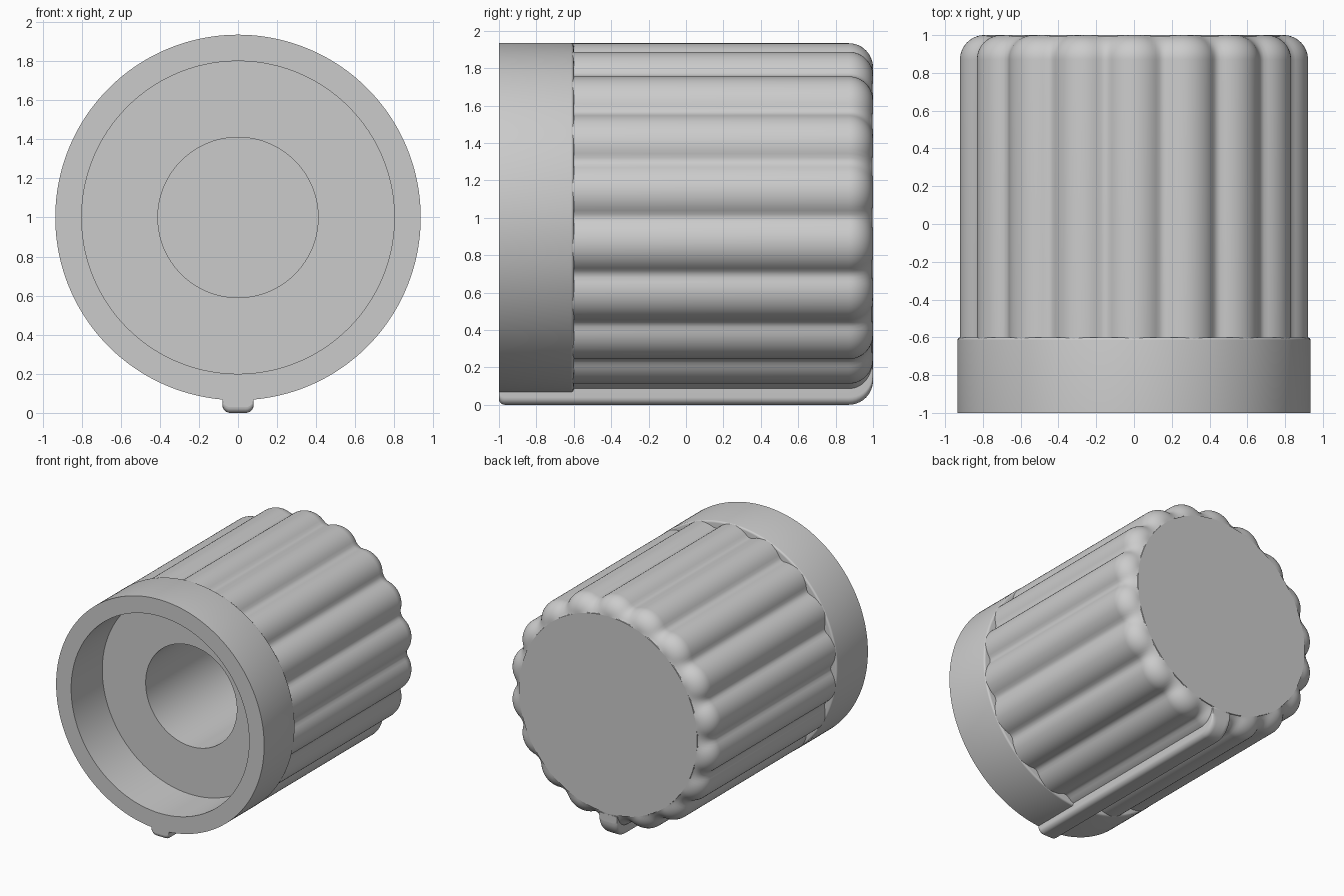
import bpy
import bmesh
from math import sin, cos, pi, sqrt, atan2, radians

cube = bpy.data.objects.get("Cube")
if cube:
    bpy.data.objects.remove(cube, do_unlink=True)

# Main sizes
LOBES, STEPS = 18, 16
SEGMENTS = LOBES * STEPS
LOBE_PITCH, LOBE_R = 0.756, 0.177    # lobe centre distance and radius
GROOVE_R, CORE_R = 0.05, 0.8         # groove fillet and inner core radius
ROUND = 0.13                         # rounding of the back edge
COLLAR_R, COLLAR_Y = 0.935, -0.6
HALF = pi / LOBES

grey = bpy.data.materials.new("plain grey")
grey.use_nodes = True
colour = (0.6, 0.6, 0.6, 1)
grey.diffuse_color = colour
grey.node_tree.nodes["Principled BSDF"].inputs["Base Color"].default_value = colour


def loft(name, sections, cap_start=True, cap_end=True):
    """Skin a list of equal-length closed sections."""
    bm = bmesh.new()
    rings = [[bm.verts.new(p) for p in s] for s in sections]
    for a, b in zip(rings, rings[1:]):
        for i in range(len(a)):
            j = (i + 1) % len(a)
            bm.faces.new((a[i], a[j], b[j], b[i]))
    if cap_start:
        bm.faces.new(rings[0])
    if cap_end:
        bm.faces.new(rings[-1])
    bmesh.ops.recalc_face_normals(bm, faces=bm.faces)
    mesh = bpy.data.meshes.new(name)
    bm.to_mesh(mesh)
    bm.free()
    mesh.materials.append(grey)
    obj = bpy.data.objects.new(name, mesh)
    bpy.context.collection.objects.link(obj)
    bpy.ops.object.select_all(action="DESELECT")
    obj.select_set(True)
    bpy.context.view_layer.objects.active = obj
    bpy.ops.object.shade_smooth_by_angle(angle=radians(35))
    for face in mesh.polygons:
        if len(face.vertices) > 4:
            face.use_smooth = False
    return obj


def ring(y, radius):
    """Section around the y axis; radius is a function of the angle."""
    angles = [2 * pi * i / SEGMENTS for i in range(SEGMENTS)]
    return [(radius(a) * sin(a), y, 1 + radius(a) * cos(a)) for a in angles]


def circle(r, y):
    return ring(y, lambda a: r)


# Groove circle centre, tangent to both neighbouring lobes
GROOVE_PITCH = LOBE_PITCH * cos(HALF) + sqrt(
    (LOBE_R + GROOVE_R) ** 2 - (LOBE_PITCH * sin(HALF)) ** 2)


def fluted(inset):
    """Radius function of the lobed outline, moved inwards by inset."""
    lobe, groove = LOBE_R - inset, GROOVE_R + inset
    t = lobe / (LOBE_R + GROOVE_R)
    side = t * GROOVE_PITCH * sin(HALF)
    out = LOBE_PITCH + t * (GROOVE_PITCH * cos(HALF) - LOBE_PITCH)
    tangent = atan2(side, out)

    def radius(a):
        phi = a % (2 * HALF)
        phi = min(phi, 2 * HALF - phi)
        if phi <= tangent:
            r = LOBE_PITCH * cos(phi) + sqrt(
                max(0, lobe ** 2 - (LOBE_PITCH * sin(phi)) ** 2))
        else:
            psi = HALF - phi
            r = GROOVE_PITCH * cos(psi) - sqrt(
                max(0, groove ** 2 - (GROOVE_PITCH * sin(psi)) ** 2))
        return max(CORE_R, r)
    return radius


def fillet(r, steps):
    """Pairs of (inset, advance) along a quarter round."""
    turns = [pi / 2 * i / steps for i in range(steps + 1)]
    return [(r * (1 - cos(t)), r * sin(t)) for t in turns]


# Fluted grip with a rounded back edge and flat end
grip = [ring(COLLAR_Y - 0.03, fluted(0))]
grip += [ring(1 - ROUND + s, fluted(d)) for d, s in fillet(ROUND, 14)]
loft("fluted_grip", grip, cap_start=False)

# Collar with front recess and shaft hole
hole = [circle(0.41, 0.7), circle(0.41, COLLAR_Y), circle(CORE_R, COLLAR_Y)]
collar = hole + [circle(CORE_R, -1), circle(COLLAR_R, -1)]
collar += [circle(COLLAR_R - d, COLLAR_Y - 0.015 + s) for d, s in fillet(0.015, 4)]
collar.append(circle(0.82, COLLAR_Y))
loft("collar_and_socket", collar, cap_end=False)


# Pointer rib along the underside
def rib_section(y, bottom):
    w, r, top = 0.08, 0.04, 0.19
    right = [(w - d, bottom + r - s) for d, s in fillet(r, 6)]
    half = [(w, top)] + right
    outline = half + [(-x, z) for x, z in reversed(half)]
    return [(x, y, z) for x, z in outline]


rib = [rib_section(-0.97 - s, d) for d, s in reversed(fillet(0.03, 5))]
rib += [rib_section(1 - ROUND + s, d) for d, s in fillet(ROUND, 10)]
loft("pointer_rib", rib)
